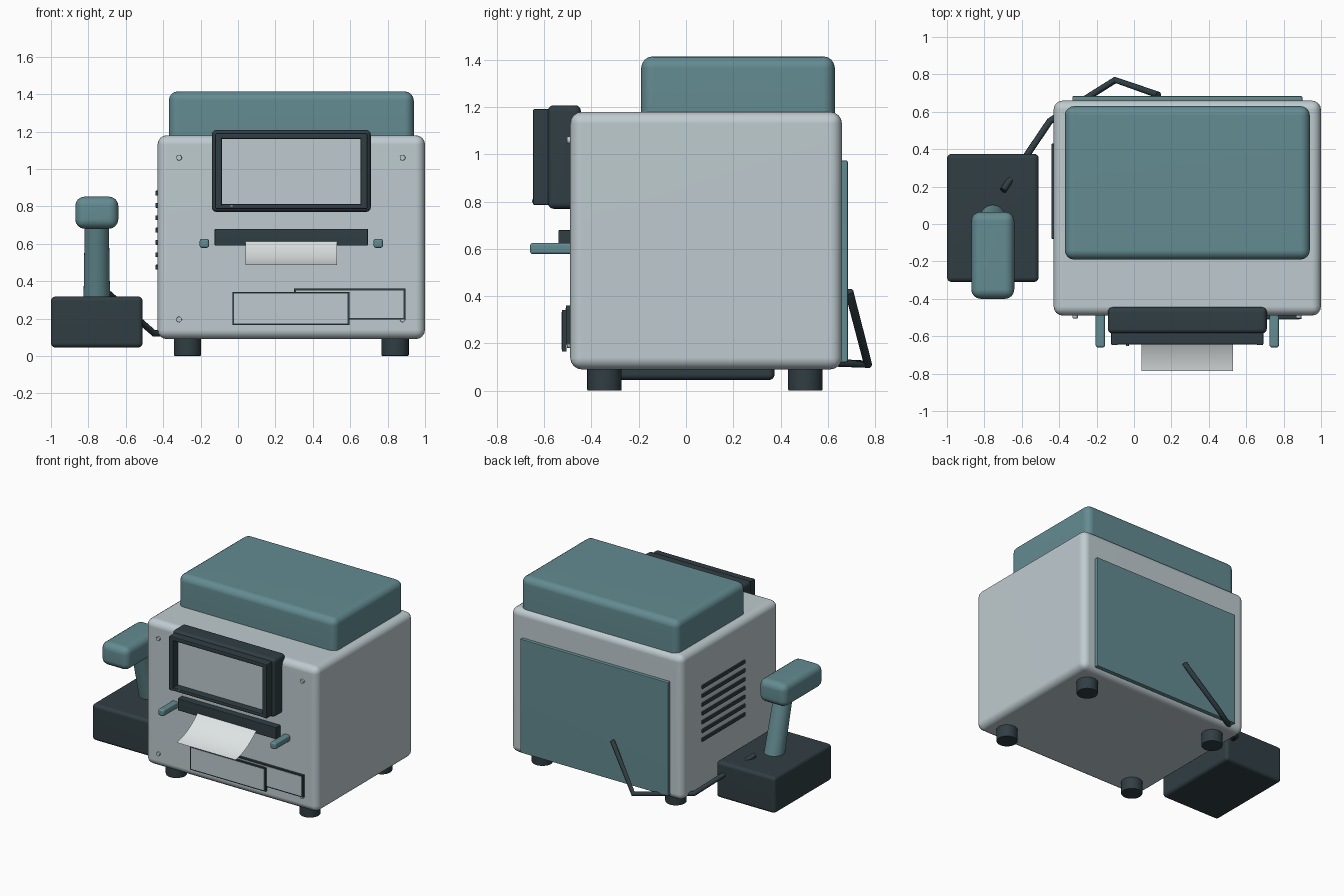
import bpy, bmesh, math
from mathutils import Vector

if "Cube" in bpy.data.objects:
    bpy.data.objects.remove(bpy.data.objects["Cube"])


def material(name, rgb):
    m = bpy.data.materials.new(name)
    m.diffuse_color = (*rgb, 1)
    m.use_nodes = True
    m.node_tree.nodes["Principled BSDF"].inputs["Base Color"].default_value = m.diffuse_color
    return m


GREY = material("light_grey", (0.52, 0.60, 0.63))
TEAL = material("muted_teal", (0.125, 0.26, 0.285))
DARK = material("dark_slate", (0.030, 0.048, 0.057))
WHITE = material("paper_white", (0.74, 0.78, 0.78))


def finish(bm, name, mat, weighted=True):
    bmesh.ops.recalc_face_normals(bm, faces=bm.faces)
    me = bpy.data.meshes.new(name)
    bm.to_mesh(me)
    bm.free()
    me.materials.append(mat)
    ob = bpy.data.objects.new(name, me)
    bpy.context.collection.objects.link(ob)
    bpy.ops.object.select_all(action='DESELECT')
    ob.select_set(True)
    bpy.context.view_layer.objects.active = ob
    bpy.ops.object.shade_smooth_by_angle(angle=math.radians(35))
    if weighted:
        ob.modifiers.new("weighted_normals", 'WEIGHTED_NORMAL').keep_sharp = True
    return ob


def box(name, mat, x, y, z, bevel=0.0, seg=4):
    """Box given by its (min, max) on each axis, with rounded edges."""
    bm = bmesh.new()
    bmesh.ops.create_cube(bm, size=1)
    for v in bm.verts:
        v.co = [(lo + hi) / 2 + c * (hi - lo) for c, (lo, hi) in zip(v.co, (x, y, z))]
    if bevel:
        bmesh.ops.bevel(bm, geom=bm.edges[:], offset=bevel, segments=seg,
                        profile=0.5, affect='EDGES', clamp_overlap=True)
    return finish(bm, name, mat)


def rod(name, mat, a, b, r1, r2=None, bevel=0.0, sides=32):
    """Cylinder or cone from point a to point b."""
    a, b = Vector(a), Vector(b)
    bm = bmesh.new()
    bmesh.ops.create_cone(bm, cap_ends=True, segments=sides, radius1=r1,
                          radius2=r1 if r2 is None else r2, depth=(b - a).length)
    if bevel:
        rims = [e for e in bm.edges if abs(e.verts[0].co.z - e.verts[1].co.z) < 1e-5]
        bmesh.ops.bevel(bm, geom=rims, offset=bevel, segments=2, profile=0.5, affect='EDGES')
    rot = (b - a).to_track_quat('Z', 'Y')
    for v in bm.verts:
        v.co = rot @ v.co + (a + b) / 2
    return finish(bm, name, mat)


# Housing, top cover and rear panel
box("housing", GREY, (-0.43, 1.0), (-0.49, 0.66), (0.09, 1.18), 0.05)
box("top_cover", TEAL, (-0.37, 0.94), (-0.19, 0.63), (1.10, 1.415), 0.05)
box("rear_panel", TEAL, (-0.33, 0.90), (0.64, 0.685), (0.12, 0.975), 0.008, 2)

# Feet and front screws
for x in (-0.27, 0.84):
    for y in (-0.345, 0.505):
        rod("foot", DARK, (x, y, 0), (x, y, 0.11), 0.073, bevel=0.006)
for x in (-0.315, 0.88):
    for z in (0.195, 1.06):
        rod("screw", GREY, (x, -0.48, z), (x, -0.504, z), 0.015, bevel=0.003, sides=16)

# Display: rounded case, raised bezel bars and screen plate
box("display_case", DARK, (-0.14, 0.71), (-0.585, -0.445), (0.77, 1.208), 0.025)
for name, x in (("bezel_left", (-0.122, -0.085)), ("bezel_right", (0.655, 0.692))):
    box(name, DARK, x, (-0.648, -0.57), (0.785, 1.192), 0.008, 2)
for name, z in (("bezel_bottom", (0.785, 0.812)), ("bezel_top", (1.16, 1.192))):
    box(name, DARK, (-0.10, 0.67), (-0.645, -0.57), z, 0.008, 2)
box("screen", GREY, (-0.09, 0.66), (-0.591, -0.583), (0.80, 1.17))
rod("display_light", TEAL, (-0.035, -0.64, 0.803), (-0.035, -0.651, 0.803), 0.007, sides=12)

# Printer slot with a curling sheet
box("printer_slot", DARK, (-0.125, 0.695), (-0.54, -0.48), (0.59, 0.68), 0.005, 2)
bm = bmesh.new()
P0, P1, P2 = Vector((0, -0.535, 0.617)), Vector((0, -0.65, 0.505)), Vector((0, -0.787, 0.487))
rows = []
for i in range(13):
    t = i / 12
    p = P0 * (1 - t) ** 2 + P1 * 2 * t * (1 - t) + P2 * t * t
    rows.append([bm.verts.new((x, p.y, p.z)) for x in (0.04, 0.53)])
for r, s in zip(rows, rows[1:]):
    bm.faces.new((r[0], s[0], s[1], r[1]))
sheet = finish(bm, "paper_sheet", WHITE, weighted=False)
if sheet.data.polygons[0].normal.z < 0:
    sheet.data.flip_normals()

# Pegs on each side of the slot
for x in (-0.18, 0.75):
    box("side_peg", TEAL, (x - 0.025, x + 0.025), (-0.66, -0.47), (0.578, 0.626), 0.012, 3)

# Two overlapping card trays, each a dark edge with a light face
for x, z, front, back in (((0.30, 0.895), (0.195, 0.36), -0.508, -0.48),
                          ((-0.03, 0.595), (0.165, 0.342), -0.525, -0.505)):
    box("tray_edge", DARK, x, (front, back), z)
    e = 0.009
    box("tray_face", GREY, (x[0] + e, x[1] - e), (front - 0.002, front + 0.004),
        (z[0] + e, z[1] - e))

# Side vents
for i in range(7):
    z = 0.475 + i * 0.066
    box("side_vent", DARK, (-0.441, -0.42), (-0.08, 0.43), (z - 0.013, z + 0.013), 0.004, 2)

# Separate hand unit: base, leaning grip and head
box("hand_unit_base", DARK, (-1.0, -0.51), (-0.31, 0.375), (0.045, 0.318), 0.025)
rod("hand_unit_grip", TEAL, (-0.755, 0.035, 0.29), (-0.755, -0.09, 0.75), 0.071, 0.064)
box("hand_unit_head", TEAL, (-0.87, -0.64), (-0.40, 0.065), (0.68, 0.852), 0.05)

# Cable through the base and round the back
path = [(-0.70, 0.18, 0.34), (-0.45, 0.55, 0.122), (-0.10, 0.77, 0.112), (0.13, 0.69, 0.42)]
curve = bpy.data.curves.new("cable", 'CURVE')
curve.dimensions = '3D'
curve.bevel_depth = 0.018
curve.bevel_resolution = 3
curve.use_fill_caps = True
spline = curve.splines.new('POLY')
spline.points.add(len(path) - 1)
for p, co in zip(spline.points, path):
    p.co = (*co, 1)
curve.materials.append(DARK)
bpy.context.collection.objects.link(bpy.data.objects.new("cable", curve))
